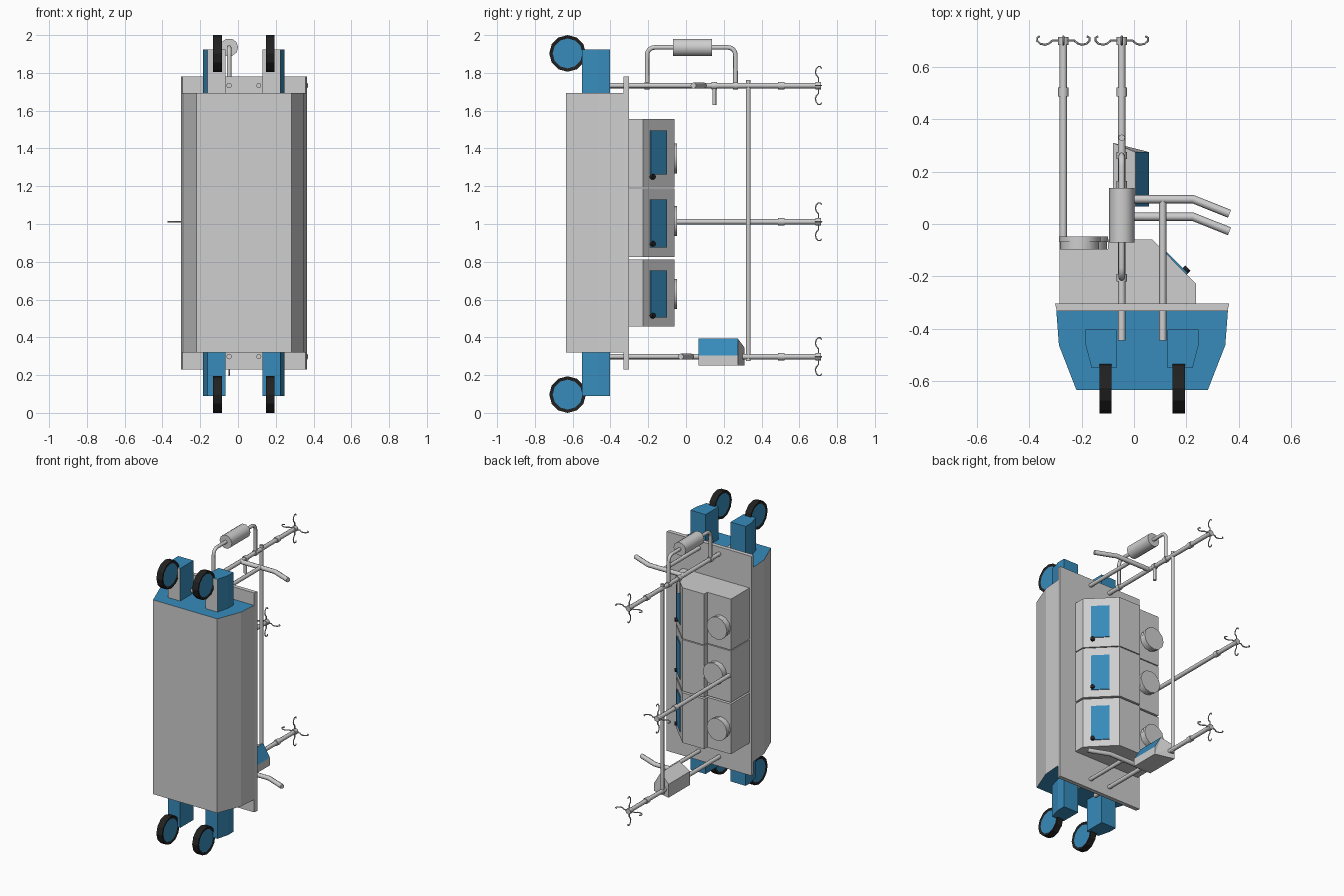
import bpy, bmesh, math
from mathutils import Vector

cube = bpy.data.objects.get("Cube")
if cube:
    bpy.data.objects.remove(cube, do_unlink=True)


def material(name, rgb):
    m = bpy.data.materials.new(name)
    m.use_nodes = True
    color = (*rgb, 1)
    m.diffuse_color = color
    m.node_tree.nodes["Principled BSDF"].inputs["Base Color"].default_value = color
    return m


GREY = material("light_grey", (0.62, 0.62, 0.62))
BLUE = material("medical_blue", (0.038, 0.26, 0.5))
BLACK = material("rubber_black", (0.015, 0.015, 0.015))


def finish(name, bm, *mats):
    bmesh.ops.recalc_face_normals(bm, faces=bm.faces)
    me = bpy.data.meshes.new(name)
    bm.to_mesh(me)
    bm.free()
    for m in mats:
        me.materials.append(m)
    ob = bpy.data.objects.new(name, me)
    bpy.context.collection.objects.link(ob)
    return ob


def prism(name, outline, z0, z1, *mats, rule=None):
    """Extrude an xy outline along z; rule(normal) picks the material."""
    bm = bmesh.new()
    face = bm.faces.new([bm.verts.new((x, y, z0)) for x, y in outline])
    new = bmesh.ops.extrude_face_region(bm, geom=[face])["geom"]
    top = [v for v in new if isinstance(v, bmesh.types.BMVert)]
    bmesh.ops.translate(bm, verts=top, vec=(0, 0, z1 - z0))
    bmesh.ops.recalc_face_normals(bm, faces=bm.faces)
    if rule:
        for f in bm.faces:
            f.normal_update()
            f.material_index = rule(f.normal)
    return finish(name, bm, *mats)


def rod(name, path, r, mat=GREY, res=2):
    """Round bar with capped ends along a path."""
    cu = bpy.data.curves.new(name, "CURVE")
    cu.dimensions = "3D"
    cu.bevel_depth = r
    cu.bevel_resolution = res
    cu.use_fill_caps = True
    sp = cu.splines.new("POLY")
    sp.points.add(len(path) - 1)
    for p, co in zip(sp.points, path):
        p.co = (*co, 1)
    cu.materials.append(mat)
    ob = bpy.data.objects.new(name, cu)
    bpy.context.collection.objects.link(ob)
    bpy.ops.object.select_all(action="DESELECT")
    ob.select_set(True)
    bpy.context.view_layer.objects.active = ob
    bpy.ops.object.convert(target="MESH")
    bpy.ops.object.shade_smooth_by_angle(angle=math.radians(50))
    return bpy.context.object


def along_y(name, x, z, y0, y1, r, res=2, mat=GREY):
    return rod(name, [(x, y0, z), (x, y1, z)], r, mat, res)


MID = 0.031  # centre line of the base


def mirrored(half):
    return half + [(2 * MID - x, y) for x, y in reversed(half)]


# Base body with blue ends, and its cover plate
prism("base_body", mirrored([(-0.297, -0.33), (-0.287, -0.463), (-0.22, -0.635)]),
      0.32, 1.694, GREY, BLUE, rule=lambda n: int(abs(n.z) > 0.5))
prism("cover_plate", mirrored([(-0.302, -0.303), (-0.295, -0.332)]), 0.23, 1.782, GREY)

# Caster legs and wheels
leg = [(-0.185, -0.403), (-0.185, -0.462), (-0.162, -0.55), (-0.067, -0.55), (-0.067, -0.403)]
for side, label in ((1, "right"), (-1, "left")):
    outline = [(x if side > 0 else 2 * MID - x, y) for x, y in leg]
    prism("upper_leg_" + label, outline, 1.69, 1.925, BLUE, GREY,
          rule=lambda n: int(n.y < -0.99))
    prism("lower_leg_" + label, outline, 0.09, 0.325, BLUE)
    for z, level in ((0.097, "lower"), (1.903, "upper")):
        bm = bmesh.new()
        bmesh.ops.create_cone(bm, cap_ends=True, segments=12, radius1=0.097,
                              radius2=0.097, depth=0.046)
        caps = [f for f in bm.faces if len(f.verts) > 4]
        bmesh.ops.inset_individual(bm, faces=caps, thickness=0.018, depth=-0.004)
        for f in caps:
            f.material_index = 1
        wheel = finish(f"{level}_wheel_{label}", bm, BLACK, BLUE)
        wheel.rotation_euler = (0, math.pi / 2, 0)
        wheel.location = (MID - side * 0.14, -0.627, z)

# Device modules: stepped case, screen, button and dial
case = [(-0.285, -0.305), (-0.285, -0.095), (-0.1, -0.095), (-0.1, -0.06),
        (0.07, -0.06), (0.237, -0.228), (0.237, -0.305)]
modules = [(0.458, 0.812, 0.505, 0.755, 0.515, 0.63, -0.208),
           (0.824, 1.188, 0.876, 1.13, 0.895, 1.015, -0.178),
           (1.194, 1.555, 1.263, 1.495, 1.25, 1.347, -0.208)]
for i, (z0, z1, s0, s1, bz, dz, dx) in enumerate(modules, 1):
    prism(f"module_case_{i}", case, z0, z1, GREY)
    a, b = Vector((0.2, -0.19)), Vector((0.115, -0.105))
    out = Vector((0.004, 0.004))
    prism(f"module_screen_{i}", [a - out, b - out, b + out, a + out], s0, s1, BLUE)
    rod(f"module_button_{i}", [(0.19, -0.185, bz), (0.206, -0.169, bz)], 0.014, BLACK)
    along_y(f"dial_base_{i}", dx, dz, -0.1, -0.068, 0.074, 4)
    along_y(f"dial_cap_{i}", dx, dz, -0.068, -0.047, 0.079, 4)

# Poles with collars and four hooks at the end
BAR = -0.047
hook = [(0, 0.703), (0.042, 0.701), (0.055, 0.69), (0.07, 0.685),
        (0.088, 0.689), (0.1, 0.7), (0.1, 0.712), (0.09, 0.718)]
for label, x, z, start in (("upper", BAR, 1.733, -0.445), ("middle", -0.27, 1.012, -0.305),
                           ("lower", BAR, 0.298, -0.445)):
    along_y(label + "_pole", x, z, start, 0.7, 0.0145)
    along_y(label + "_pole_collar", x, z, 0.488, 0.522, 0.02)
    along_y(label + "_pole_hub", x, z, 0.685, 0.714, 0.02)
    for k in range(4):
        c, s = round(math.cos(k * math.pi / 2)), round(math.sin(k * math.pi / 2))
        rod(f"{label}_hook_{k + 1}", [(x + c * r, y, z + s * r) for r, y in hook], 0.004, GREY, 1)

# Upright linking the outer poles
rod("upright", [(BAR, 0.33, 0.275), (BAR, 0.33, 1.762)], 0.0125)

# Push rails with their supports
for label, z, y in (("upper", 1.733, 0.095), ("lower", 0.298, 0.028)):
    rod(label + "_rail", [(BAR, y, z), (0.225, y, z), (0.365, y - 0.056, z)], 0.016)
    along_y(label + "_rail_support", 0.11, z, -0.445, y, 0.0135)

# Arched handle with its grip
arc = [(0.04 * (1 - math.cos(t)), 0.04 * math.sin(t))
       for t in [k * math.pi / 8 for k in range(5)]]
arch = [(BAR, -0.206, 1.72)] + [(BAR, -0.206 + u, 1.895 + v) for u, v in arc]
arch += [(BAR, 0.262 - u, 1.895 + v) for u, v in reversed(arc)] + [(BAR, 0.262, 1.72)]
rod("handle_arch", arch, 0.012)
along_y("handle_grip", BAR, 1.935, -0.07, 0.138, 0.048, 3)
for i, y in enumerate((-0.206, 0.15, 0.262), 1):
    along_y(f"handle_collar_{i}", BAR, 1.733, y - 0.014, y + 0.014, 0.02)
rod("hanging_peg", [(BAR, 0.15, 1.733), (BAR, 0.15, 1.63)], 0.011)

# Control box with a sloping blue front
bm = bmesh.new()
section = [(-0.08, 0.25), (0.057, 0.25), (0.057, 0.305), (0.005, 0.393), (-0.08, 0.345)]
near = [bm.verts.new((x, 0.067, z)) for x, z in section]
far = [bm.verts.new((x, 0.31 if x < 0 else 0.275, z)) for x, z in section]
n = len(section)
sides = [bm.faces.new((near[i], near[(i + 1) % n], far[(i + 1) % n], far[i])) for i in range(n)]
sides[2].material_index = 1
bm.faces.new(near)
bmesh.ops.triangulate(bm, faces=[bm.faces.new(far)])
finish("control_box", bm, GREY, BLUE)
